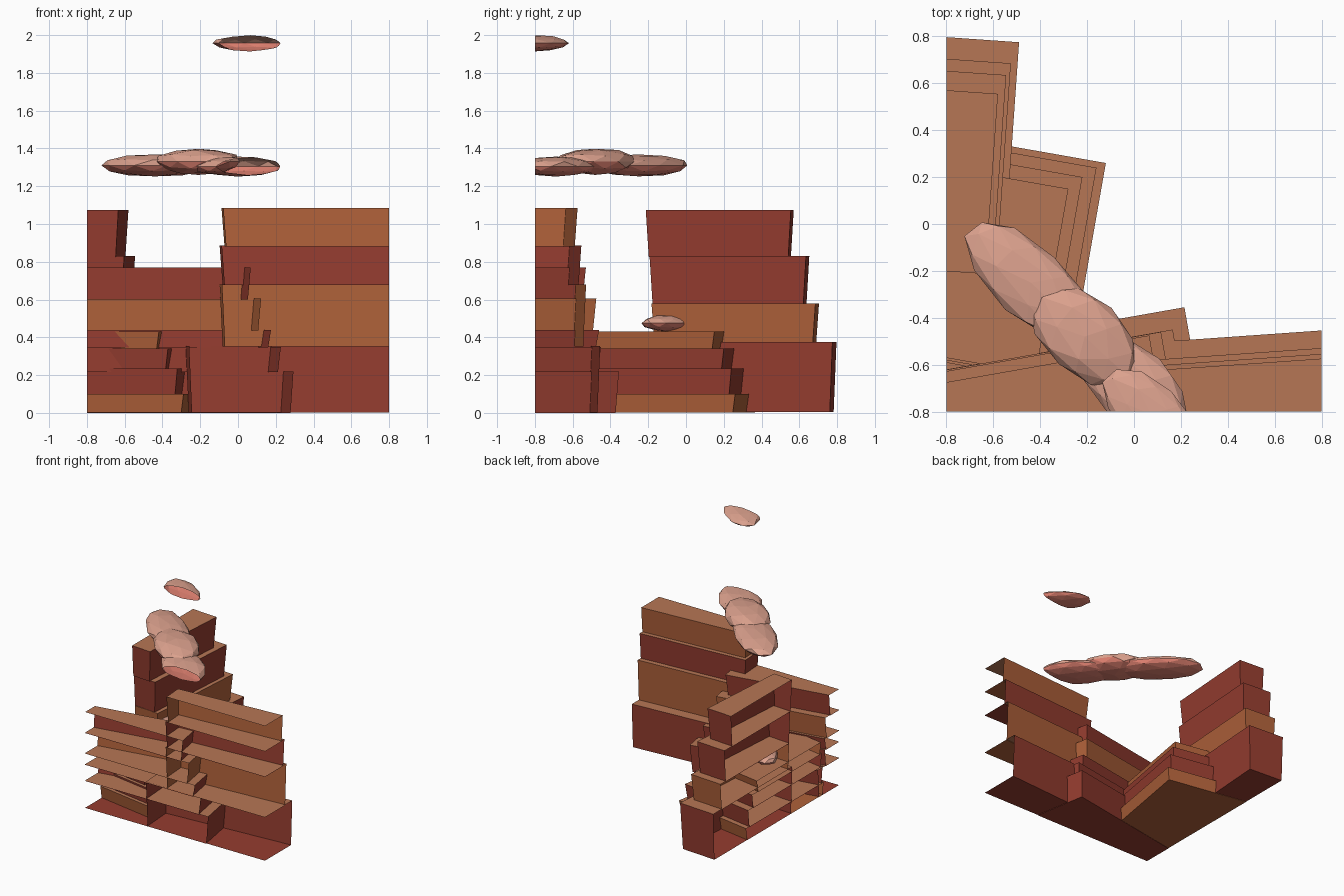
import bpy, bmesh, math, random
from mathutils import Vector, Matrix

random.seed(4)
if "Cube" in bpy.data.objects:
    bpy.data.objects.remove(bpy.data.objects["Cube"])


def material(name, rgb):
    m = bpy.data.materials.new(name)
    m.use_nodes = True
    m.diffuse_color = (*rgb, 1)
    m.node_tree.nodes["Principled BSDF"].inputs["Base Color"].default_value = (*rgb, 1)
    return m


tan = material("tan ledge", (0.47, 0.18, 0.09))
red = material("red rock", (0.30, 0.046, 0.029))
orange = material("orange rock", (0.43, 0.12, 0.042))
pink = material("pale pink cloud", (0.72, 0.36, 0.27))
salmon = material("salmon cloud underside", (0.75, 0.22, 0.165))


def finish(name, bm, materials):
    # Slice the part open at the square tile border
    for co, no in (((-0.8, 0, 0), (-1, 0, 0)), ((0.8, 0, 0), (1, 0, 0)),
                   ((0, -0.8, 0), (0, -1, 0))):
        bmesh.ops.bisect_plane(bm, geom=bm.verts[:] + bm.edges[:] + bm.faces[:],
                               plane_co=co, plane_no=no, clear_outer=True)
    mesh = bpy.data.meshes.new(name)
    bm.to_mesh(mesh)
    bm.free()
    for m in materials:
        mesh.materials.append(m)
    obj = bpy.data.objects.new(name, mesh)
    bpy.context.collection.objects.link(obj)


def slab(name, corner, angle, length, depth, z0, z1, rock):
    # Block hung from its back right corner, slightly wider at the top
    bm = bmesh.new()
    bmesh.ops.create_cube(bm, size=1)
    for v in bm.verts:
        top = v.co.z > 0
        inset = 0 if top else 0.015
        v.co = Vector((math.copysign(length / 2 - inset, v.co.x) - length / 2,
                       math.copysign(depth / 2 - inset, v.co.y) - depth / 2,
                       z1 if top else z0))
    bm.normal_update()
    for f in bm.faces:
        f.material_index = 1 if f.normal.z > 0.9 else 0
    turn = Matrix.Translation((*corner, 0)) @ Matrix.Rotation(math.radians(angle), 4, "Z")
    bmesh.ops.transform(bm, matrix=turn, verts=bm.verts)
    finish(name, bm, [rock, tan])


def stack(name, angle, base, layers):
    z = base
    for i, (x, y, length, depth, top, rock) in enumerate(layers):
        slab(f"{name}_layer_{i + 1}", (x, y), angle, length, depth, z, top, rock)
        z = top - 0.004


# Cliff stacks, each listed from the ground up
stack("front_cliff", 4, 0.003, [
    (1, -0.44, 1.28, 0.7, 0.355, red),
    (1, -0.515, 1.1, 0.7, 0.68, orange),
    (1, -0.54, 1.1, 0.7, 0.885, red),
    (1, -0.56, 1.09, 0.7, 1.085, orange)])
stack("side_cliff", -4, 0.004, [
    (-0.49, 0.775, 0.6, 1.0, 0.375, red),
    (-0.525, 0.685, 0.6, 0.87, 0.58, orange),
    (-0.545, 0.635, 0.6, 0.83, 0.83, red),
    (-0.58, 0.555, 0.6, 0.77, 1.075, red)])
stack("front_terrace", 10, 0, [
    (0.215, -0.355, 1.4, 0.9, 0.22, red),
    (0.165, -0.45, 1.4, 0.9, 0.35, red),
    (0.115, -0.46, 1.4, 0.9, 0.44, red),
    (0.065, -0.475, 1.4, 0.9, 0.605, orange),
    (0.02, -0.53, 1.4, 0.9, 0.77, red)])
stack("side_terrace", -10, 0.002, [
    (-0.12, 0.26, 1.0, 0.97, 0.1, orange),
    (-0.16, 0.24, 1.0, 0.93, 0.235, red),
    (-0.22, 0.2, 1.0, 0.87, 0.34, red),
    (-0.28, 0.15, 1.0, 0.8, 0.43, orange)])


def cloud(name, center, radii):
    # Faceted lens lying along the diagonal
    bm = bmesh.new()
    bmesh.ops.create_icosphere(bm, subdivisions=2, radius=1)
    for v in bm.verts:
        v.co *= random.uniform(0.94, 1.04)
    place = (Matrix.Translation(center) @ Matrix.Rotation(math.radians(-43), 4, "Z")
             @ Matrix.Diagonal((*radii, 1)))
    bmesh.ops.transform(bm, matrix=place, verts=bm.verts)
    bm.normal_update()
    for f in bm.faces:
        f.material_index = 1 if f.normal.z < -0.2 else 0
    finish(name, bm, [pink, salmon])


cloud("long_cloud_back", (-0.44, -0.25, 1.31), (0.36, 0.155, 0.06))
cloud("long_cloud_middle", (-0.21, -0.48, 1.33), (0.28, 0.17, 0.07))
cloud("long_cloud_front", (0, -0.69, 1.305), (0.3, 0.16, 0.055))
cloud("high_cloud", (0.07, -0.81, 1.957), (0.25, 0.13, 0.043))
cloud("low_cloud", (-0.63, -0.095, 0.475), (0.175, 0.1, 0.045))
